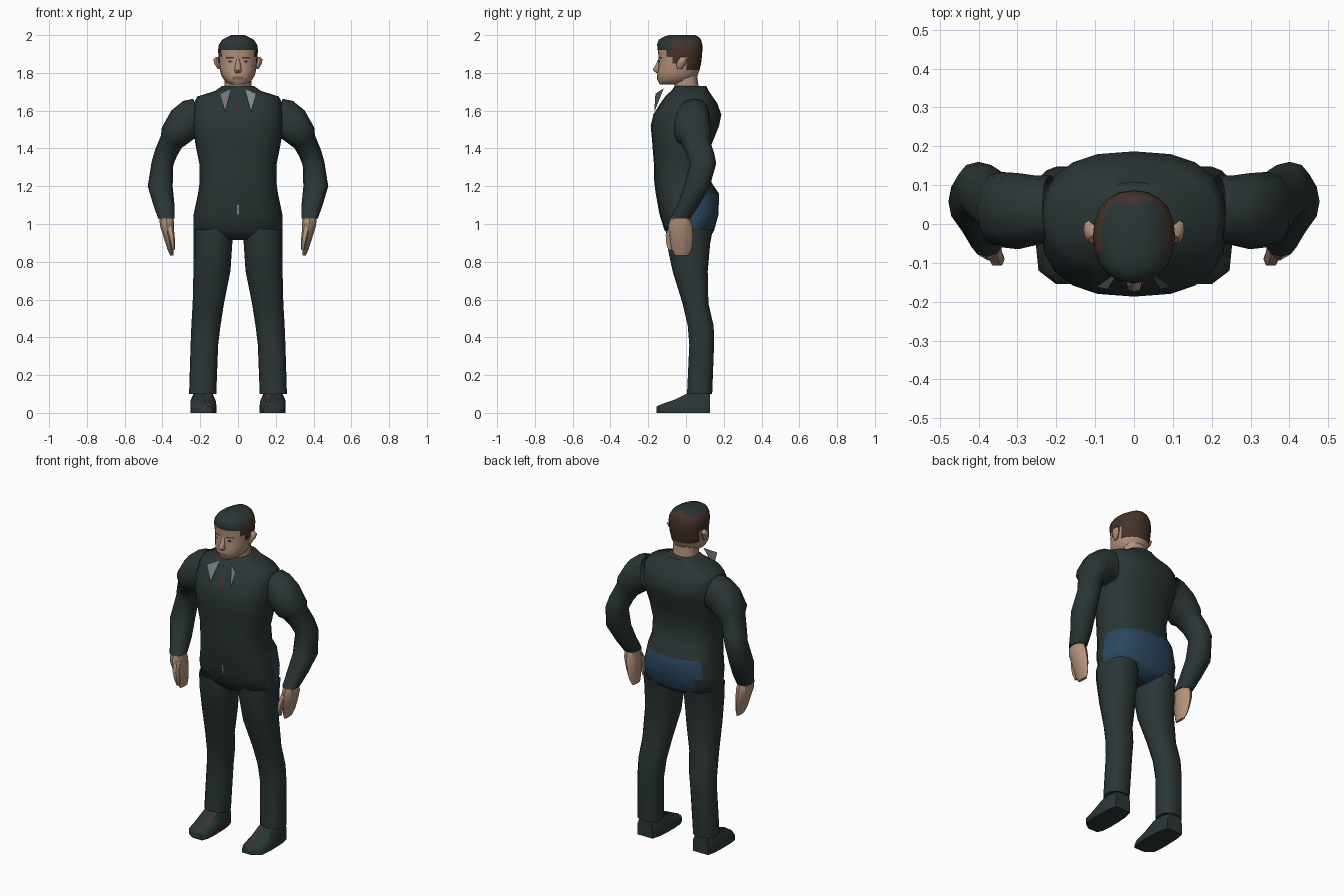
import bpy, bmesh, math
from mathutils import Vector
from mathutils.bvhtree import BVHTree


def material(name, rgb):
    m = bpy.data.materials.new(name)
    m.diffuse_color = (*rgb, 1)
    return m


SUIT = material("dark suit", (0.024, 0.036, 0.036))
SKIN = material("skin", (0.45, 0.285, 0.2))
BROWN = material("brown hair", (0.06, 0.032, 0.024))
BLUE = material("blue cloth", (0.024, 0.062, 0.115))
GREY = material("pale grey", (0.24, 0.28, 0.28))
RED = material("dark red", (0.09, 0.022, 0.016))
LIP = material("lip", (0.24, 0.12, 0.09))


def finish(name, bm, mats, rule=None):
    bmesh.ops.recalc_face_normals(bm, faces=bm.faces)
    if rule:
        for f in bm.faces:
            f.material_index = rule(f.calc_center_median())
    me = bpy.data.meshes.new(name)
    bm.to_mesh(me)
    bm.free()
    for m in mats:
        me.materials.append(m)
    ob = bpy.data.objects.new(name, me)
    bpy.context.collection.objects.link(ob)
    return ob


def loft(name, rings, mats, n=12, e=0.85, side=1, rule=None, caps=(0, -1)):
    """Skin rings (x, y, z, half width, half depth[, tilt]) and cap the chosen ends."""
    bm = bmesh.new()
    loops = []
    for x, y, z, rx, ry, *tilt in rings:
        t = math.radians(tilt[0]) if tilt else 0
        loop = []
        for i in range(n):
            a = 2 * math.pi * i / n
            c, s = math.cos(a), math.sin(a)
            u = rx * math.copysign(abs(c) ** e, c)
            v = ry * math.copysign(abs(s) ** e, s)
            loop.append(bm.verts.new((side * (x + u * math.cos(t)), y + v, z + u * math.sin(t))))
        loops.append(loop)
    for a, b in zip(loops, loops[1:]):
        for i in range(n):
            j = (i + 1) % n
            bm.faces.new((a[i], a[j], b[j], b[i]))
    for end in caps:
        bm.faces.new(loops[end])
    return finish(name, bm, mats, rule)


def body(profile):
    """Turn (z, half width, front y, back y) into centred rings."""
    return [(0, (f + b) / 2, z, w, (b - f) / 2) for z, w, f, b in profile]


def plate(name, corners, mat, target, direction):
    """Lay a thin painted patch on a surface by projecting a small grid."""
    tree = BVHTree.FromPolygons([v.co for v in target.data.vertices],
                                [p.vertices[:] for p in target.data.polygons])
    d = Vector(direction)
    a, b, c, e = [Vector(p) for p in corners]
    bm = bmesh.new()
    k = 5
    grid = []
    for i in range(k + 1):
        row = []
        for j in range(k + 1):
            p = a.lerp(b, i / k).lerp(e.lerp(c, i / k), j / k)
            hit = tree.ray_cast(p, d)[0]
            row.append(bm.verts.new((hit or p) - d * 0.003))
        grid.append(row)
    for i in range(k):
        for j in range(k):
            bm.faces.new((grid[i][j], grid[i + 1][j], grid[i + 1][j + 1], grid[i][j + 1]))
    return finish(name, bm, [mat])


# Jacket and hips; the blue seat wraps round one hip only
def seat_rule(c):
    low = 0.93 if abs(c.x) < 0.1 else 0.965
    return 1 if low < c.z < 1.16 and c.y > 0.03 and c.x > -0.17 else 0


torso = loft("torso", body([
    (0.915, 0.07, -0.07, 0.09), (0.95, 0.2, -0.1, 0.14), (0.97, 0.235, -0.115, 0.15),
    (1.05, 0.235, -0.14, 0.172), (1.16, 0.212, -0.16, 0.175), (1.22, 0.203, -0.168, 0.135),
    (1.32, 0.205, -0.17, 0.12), (1.42, 0.225, -0.178, 0.135), (1.52, 0.24, -0.187, 0.175),
    (1.58, 0.24, -0.172, 0.187), (1.64, 0.235, -0.135, 0.165), (1.675, 0.215, -0.11, 0.14),
    (1.705, 0.12, -0.078, 0.12), (1.73, 0.085, -0.06, 0.108)]),
    [SUIT, BLUE], n=20, e=0.8, rule=seat_rule)

# Neck
loft("neck", [(0, 0.005, 1.71, 0.072, 0.065), (0, 0, 1.76, 0.07, 0.062), (0, 0, 1.8, 0.07, 0.06)],
     [SKIN], caps=())


# Head, dark on the crown and brown on the sides and back
def hair_rule(c):
    if c.z > 1.975 and c.y < 0.055 or c.z > 1.922 and c.y < -0.06:
        return 1
    if c.y > 0.0 and c.z > 1.81 or c.y > -0.09 and c.z > 1.868 or -0.085 < c.y < -0.045 and c.z > 1.845:
        return 2
    return 0


head = loft("head", body([
    (1.738, 0.038, -0.137, -0.04), (1.755, 0.068, -0.149, 0.03), (1.785, 0.088, -0.153, 0.06),
    (1.815, 0.096, -0.15, 0.072), (1.85, 0.101, -0.146, 0.08), (1.885, 0.103, -0.145, 0.084),
    (1.922, 0.106, -0.15, 0.087), (1.95, 0.101, -0.153, 0.086), (1.975, 0.084, -0.145, 0.08),
    (1.988, 0.06, -0.125, 0.07), (2.0, 0.035, -0.09, 0.05)]), [SKIN, SUIT, BROWN], n=20, e=0.9, rule=hair_rule)

# Nose
loft("nose", [(0, -0.148, 1.8, 0.013, 0.01), (0, -0.152, 1.815, 0.02, 0.024),
              (0, -0.146, 1.845, 0.013, 0.014), (0, -0.14, 1.875, 0.009, 0.006)], [SKIN], n=8, e=1)

# Mouth
plate("mouth", [(-0.034, -0.4, 1.766), (0.034, -0.4, 1.766), (0.026, -0.4, 1.78), (-0.026, -0.4, 1.78)],
      LIP, head, (0, 1, 0))

# Tie and belt buckle
plate("tie", [(-0.005, -0.4, 1.57), (0.005, -0.4, 1.57), (0.005, -0.4, 1.64), (-0.005, -0.4, 1.64)],
      RED, torso, (0, 1, 0))
plate("buckle", [(-0.004, -0.4, 1.05), (0.004, -0.4, 1.05), (0.004, -0.4, 1.1), (-0.004, -0.4, 1.1)],
      GREY, torso, (0, 1, 0))

for s, tag in ((1, "left"), (-1, "right")):
    # Ears
    loft(tag + "_ear", [(0.1, -0.035, 1.82, 0.008, 0.012), (0.112, -0.025, 1.85, 0.014, 0.026),
                        (0.117, -0.015, 1.872, 0.013, 0.024), (0.108, -0.015, 1.885, 0.01, 0.016)],
         [SKIN], n=8, side=s)
    # Eyes and brows
    for part, z, h, w, mat in (("eye", 1.86, 0.006, 0.016, GREY), ("pupil", 1.86, 0.006, 0.007, SUIT),
                               ("brow", 1.88, 0.003, 0.022, BROWN)):
        x = 0.042 * s
        p = plate(f"{tag}_{part}", [(x - w, -0.4, z - h), (x + w, -0.4, z - h), (x + w, -0.4, z + h),
                                    (x - w, -0.4, z + h)], mat, head, (0, 1, 0))
        p.location.y = -0.002 if part == "pupil" else 0
    # Loose shirt collar points
    bm = bmesh.new()
    bm.faces.new([bm.verts.new((s * x, y, z)) for x, y, z in
                  ((0.097, -0.162, 1.69), (0.035, -0.118, 1.718), (0.068, -0.168, 1.593))])
    finish(tag + "_collar", bm, [GREY])
    # Sleeves: bulky upper arm tucked in above the elbow
    loft(tag + "_sleeve", [
        (0.215, 0.04, 1.565, 0.1, 0.086, 78), (0.255, 0.035, 1.555, 0.103, 0.09, 70),
        (0.298, 0.033, 1.522, 0.096, 0.098, 55), (0.342, 0.037, 1.463, 0.078, 0.097, 38),
        (0.352, 0.048, 1.437, 0.064, 0.08, 30), (0.382, 0.075, 1.375, 0.06, 0.074, 16),
        (0.4, 0.09, 1.32, 0.058, 0.07, 8), (0.412, 0.058, 1.2, 0.066, 0.068),
        (0.392, 0.012, 1.1, 0.056, 0.058), (0.379, -0.03, 1.03, 0.044, 0.054)],
        [SUIT], n=12, e=0.85, side=s, caps=(-1,))
    # Hands
    loft(tag + "_hand", [
        (0.379, -0.03, 1.035, 0.038, 0.05), (0.376, -0.03, 0.99, 0.037, 0.064),
        (0.367, -0.024, 0.93, 0.027, 0.062), (0.358, -0.022, 0.87, 0.017, 0.054),
        (0.35, -0.022, 0.832, 0.009, 0.036)], [SKIN], n=8, side=s)
    loft(tag + "_thumb", [
        (0.366, -0.06, 1.0, 0.024, 0.024), (0.354, -0.088, 0.945, 0.018, 0.022),
        (0.347, -0.09, 0.9, 0.014, 0.018), (0.343, -0.084, 0.862, 0.008, 0.01)], [SKIN], n=6, side=s)
    # Trouser legs
    loft(tag + "_leg", [
        (0.187, 0.072, 0.1, 0.072, 0.068), (0.178, 0.083, 0.36, 0.073, 0.067),
        (0.17, 0.078, 0.46, 0.077, 0.07), (0.157, 0.05, 0.58, 0.083, 0.07),
        (0.138, 0.022, 0.75, 0.098, 0.095), (0.133, 0.013, 0.9, 0.103, 0.118),
        (0.133, 0.018, 0.972, 0.102, 0.127)], [SUIT], n=14, side=s, caps=(0,))
    # Shoes: a side profile swept across tapering widths
    bm = bmesh.new()
    rows = []
    for y, h, lo, hi in ((-0.155, 0.035, 0.135, 0.2), (-0.12, 0.05, 0.12, 0.246), (-0.06, 0.07, 0.115, 0.252),
                         (0.0, 0.1, 0.116, 0.252), (0.07, 0.115, 0.12, 0.25), (0.128, 0.105, 0.135, 0.238)):
        m, q = (lo + hi) / 2, (hi - lo) * 0.34
        rows.append([bm.verts.new((s * x, y, z)) for x, z in
                     ((lo, 0), (hi, 0), (hi, h * 0.6), (m + q, h), (m - q, h), (lo, h * 0.6))])
    for a, b in zip(rows, rows[1:]):
        for i in range(6):
            j = (i + 1) % 6
            bm.faces.new((a[i], a[j], b[j], b[i]))
    bm.faces.new(rows[0])
    bm.faces.new(rows[-1])
    shoe = finish(tag + "_shoe", bm, [SUIT])
    plate(tag + "_shoe_stripe", [(s * 0.15, -0.153, 0.4), (s * 0.172, -0.153, 0.4), (s * 0.172, 0.01, 0.4),
                                 (s * 0.15, 0.01, 0.4)], BROWN, shoe, (0, 0, -1))

# Smooth shading with sharp edges kept
for ob in bpy.context.collection.objects:
    ob.select_set(True)
bpy.context.view_layer.objects.active = torso
bpy.ops.object.shade_smooth_by_angle(angle=math.radians(50))
